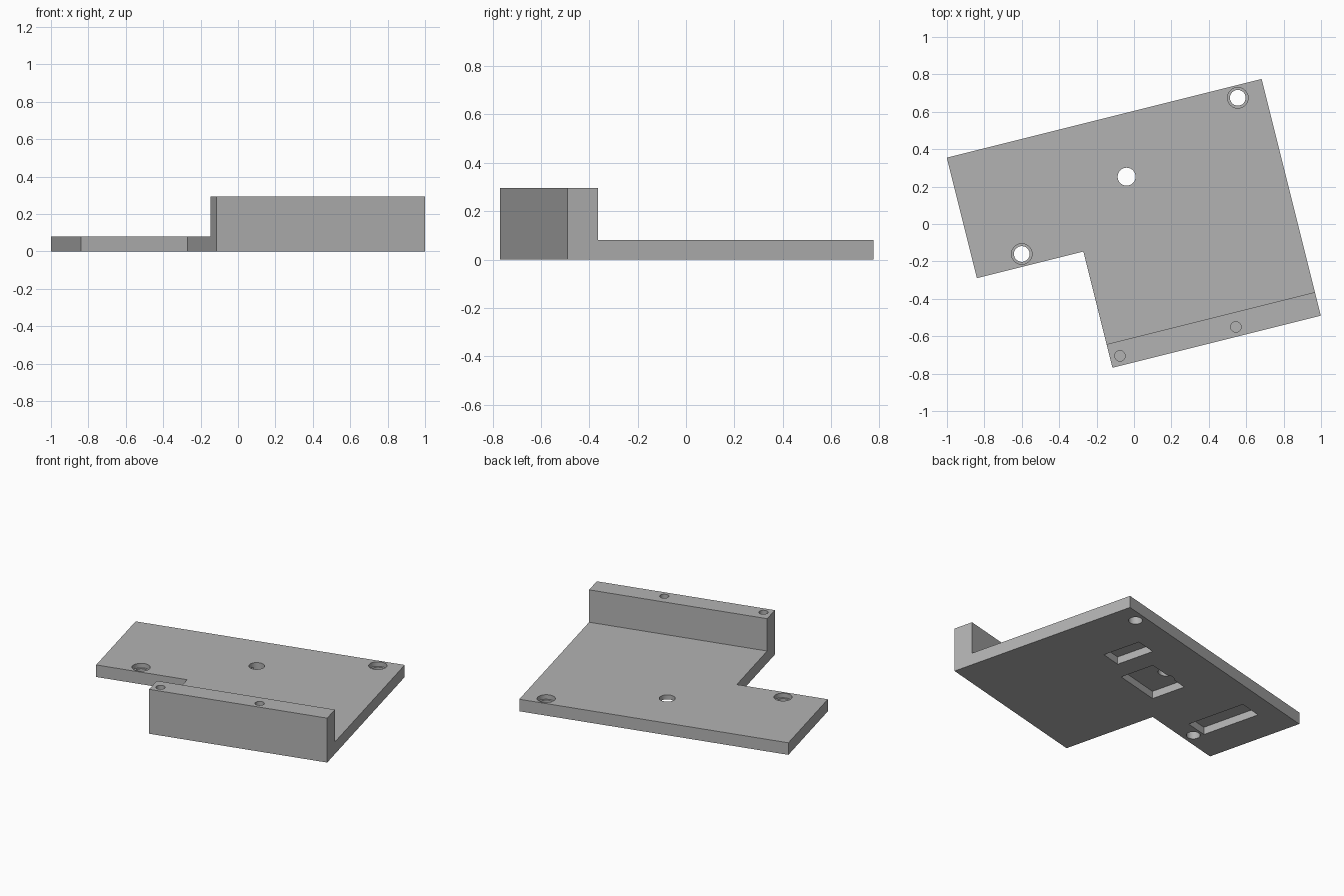
import bpy
import bmesh
import math
from mathutils import Vector

cube = bpy.data.objects.get("Cube")
if cube:
    bpy.data.objects.remove(cube, do_unlink=True)

PLATE = 0.08      # plate thickness
WALL = 0.295      # height of the upright wall
WALL_BACK = -0.588
TILT = math.atan(0.25)

grey = bpy.data.materials.new("plain grey")
grey.use_nodes = True
colour = (0.45, 0.45, 0.45, 1)
grey.diffuse_color = colour
grey.node_tree.nodes["Principled BSDF"].inputs["Base Color"].default_value = colour


def add_object(name, bm):
    mesh = bpy.data.meshes.new(name)
    bmesh.ops.recalc_face_normals(bm, faces=bm.faces)
    bm.to_mesh(mesh)
    bm.free()
    obj = bpy.data.objects.new(name, mesh)
    mesh.materials.append(grey)
    bpy.context.collection.objects.link(obj)
    return obj


def raise_faces(bm, faces, height):
    result = bmesh.ops.extrude_face_region(bm, geom=faces)
    verts = [g for g in result["geom"] if isinstance(g, bmesh.types.BMVert)]
    bmesh.ops.translate(bm, vec=(0, 0, height), verts=verts)


# L-shaped plate with the front strip raised into a wall
outline = [(-0.885, 0.587), (-0.885, -0.077), (-0.298, -0.077),
           (-0.298, -0.718), (0.85, -0.718), (0.85, 0.587)]
bm = bmesh.new()
base = bm.faces.new([bm.verts.new((x, y, 0)) for x, y in outline])
raise_faces(bm, [base], PLATE)
bmesh.ops.recalc_face_normals(bm, faces=bm.faces)
bmesh.ops.bisect_plane(bm, geom=bm.verts[:] + bm.edges[:] + bm.faces[:],
                       plane_co=(0, WALL_BACK, 0), plane_no=(0, 1, 0))
strip = [f for f in bm.faces if f.normal.z > 0.9
         and f.calc_center_median().y < WALL_BACK]
raise_faces(bm, strip, WALL - PLATE)
# the moved strip leaves no face behind; merge flat neighbours
bmesh.ops.recalc_face_normals(bm, faces=bm.faces)
bmesh.ops.dissolve_limit(bm, angle_limit=0.01, verts=bm.verts, edges=bm.edges)
bracket = add_object("mounting_bracket", bm)
bpy.context.view_layer.objects.active = bracket
bracket.select_set(True)


def cut(bm):
    cutter = add_object("cutter", bm)
    cutter.hide_render = True
    mod = bracket.modifiers.new("cut", "BOOLEAN")
    mod.operation = "DIFFERENCE"
    mod.solver = "EXACT"
    mod.object = cutter
    bpy.ops.object.modifier_apply(modifier=mod.name)
    bpy.data.objects.remove(cutter, do_unlink=True)


def drill(x, y, radius, bottom, top):
    bm = bmesh.new()
    bmesh.ops.create_cone(bm, cap_ends=True, segments=48, radius1=radius,
                          radius2=radius, depth=top - bottom)
    bmesh.ops.translate(bm, verts=bm.verts, vec=(x, y, (top + bottom) / 2))
    cut(bm)


def pocket(x0, x1, y0, y1, depth):
    bm = bmesh.new()
    bmesh.ops.create_cube(bm, size=1)
    bmesh.ops.scale(bm, verts=bm.verts, vec=(x1 - x0, y1 - y0, depth * 2))
    bmesh.ops.translate(bm, verts=bm.verts,
                        vec=((x0 + x1) / 2, (y0 + y1) / 2, 0))
    cut(bm)


# Rectangular pockets in the underside
for x0, x1, y0, y1 in [(0.34, 0.48, 0.125, 0.385),
                       (-0.118, 0.203, 0.052, 0.288),
                       (-0.65, -0.495, 0.048, 0.45)]:
    pocket(x0, x1, y0, y1, 0.05)

# Stepped screw holes at two corners
for x, y in [(0.702, 0.52), (-0.621, -0.01)]:
    drill(x, y, 0.055, PLATE - 0.03, PLATE + 0.1)
    drill(x, y, 0.042, -0.1, PLATE + 0.1)

# Plain through hole in the middle
drill(0.023, 0.255, 0.048, -0.1, PLATE + 0.1)

# Blind holes in the top of the wall
for x in (-0.244, 0.395):
    drill(x, -0.666, 0.028, WALL - 0.12, WALL + 0.1)

# Turn the finished part and shade the bores smooth
bracket.rotation_euler.z = TILT
bpy.ops.object.transform_apply(location=False, rotation=True, scale=False)
bpy.ops.object.shade_smooth_by_angle(angle=math.radians(30))
